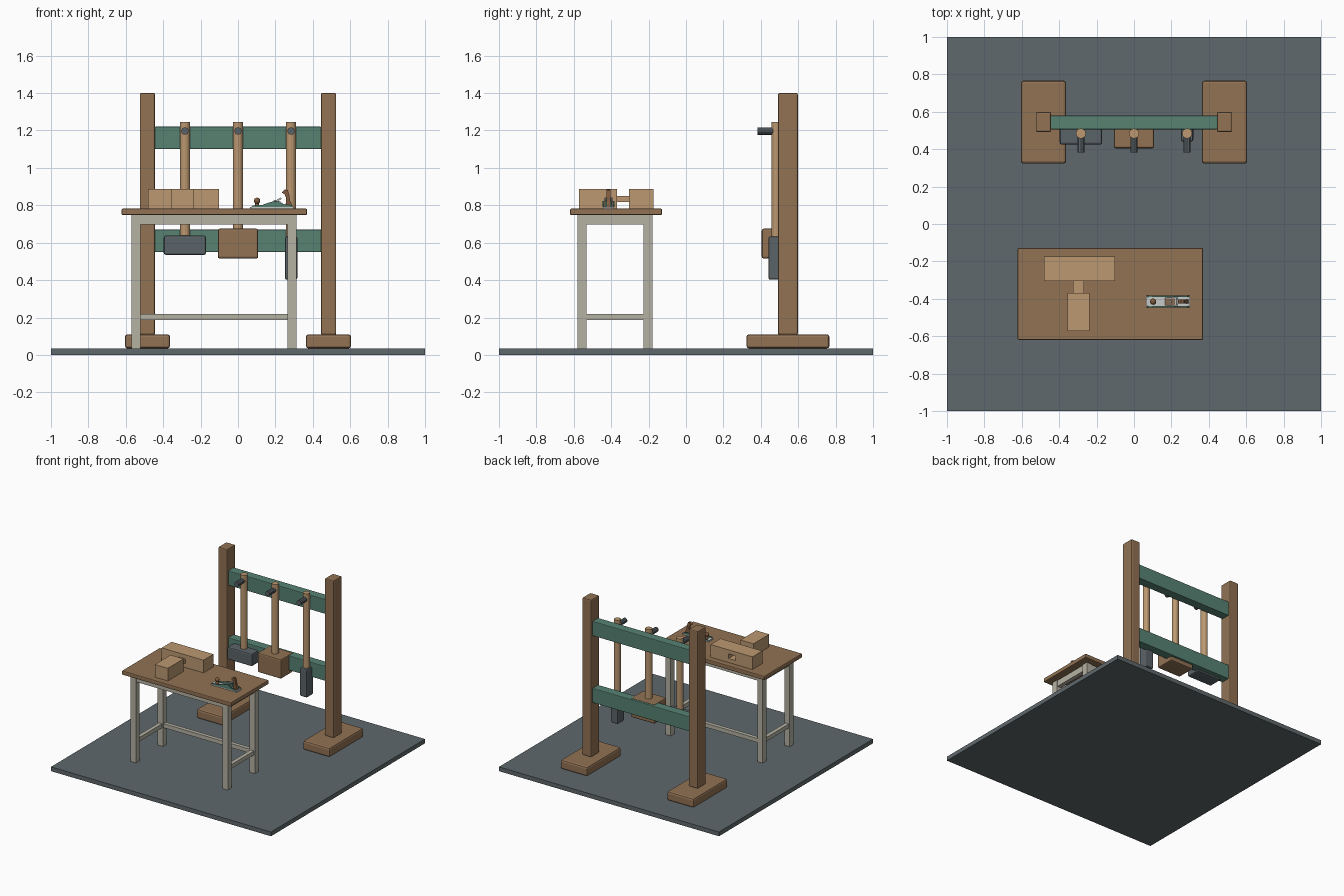
import bpy
import bmesh
from math import radians
from mathutils import Matrix, Vector

cube = bpy.data.objects.get("Cube")
if cube:
    bpy.data.objects.remove(cube, do_unlink=True)


def material(name, rgb):
    m = bpy.data.materials.new(name)
    m.use_nodes = True
    m.diffuse_color = (*rgb, 1)
    m.node_tree.nodes["Principled BSDF"].inputs["Base Color"].default_value = (*rgb, 1)
    return m


SLATE = material("slate floor", (0.115, 0.14, 0.15))
BROWN = material("brown wood", (0.285, 0.168, 0.088))
PALE = material("pale wood", (0.5, 0.315, 0.165))
GREEN = material("green paint", (0.095, 0.225, 0.17))
FRAME = material("warm grey frame", (0.46, 0.44, 0.365))
IRON = material("dark iron", (0.105, 0.125, 0.14))
STEEL = material("bright steel", (0.58, 0.6, 0.58))
TOTE = material("dark handle wood", (0.22, 0.105, 0.05))


def finish(bm, name, mat, bevel=0):
    bmesh.ops.recalc_face_normals(bm, faces=bm.faces)
    mesh = bpy.data.meshes.new(name)
    bm.to_mesh(mesh)
    bm.free()
    mesh.materials.append(mat)
    ob = bpy.data.objects.new(name, mesh)
    bpy.context.collection.objects.link(ob)
    if bevel:
        mod = ob.modifiers.new("Bevel", "BEVEL")
        mod.width, mod.segments = bevel, 2
    return ob


def box(name, mat, x, y, z, bevel=0):
    """Box from (low, high) spans on each axis."""
    bm = bmesh.new()
    bmesh.ops.create_cube(bm, size=1)
    for v in bm.verts:
        v.co = Vector([(s[0] + s[1]) / 2 + c * (s[1] - s[0])
                       for s, c in zip((x, y, z), v.co)])
    return finish(bm, name, mat, bevel)


def around(c, half):
    return (c - half, c + half)


def rod(name, mat, start, end, r, sides, r2=None):
    """Cylinder or cone between two points."""
    a, b = Vector(start), Vector(end)
    turn = (b - a).to_track_quat("Z", "Y").to_matrix().to_4x4()
    bm = bmesh.new()
    bmesh.ops.create_cone(bm, cap_ends=True, segments=sides, radius1=r,
                          radius2=r if r2 is None else r2, depth=(b - a).length,
                          matrix=Matrix.Translation((a + b) / 2) @ turn)
    return finish(bm, name, mat)


def plate(name, mat, profile, y):
    """Side profile in x, z extruded across a y span."""
    bm = bmesh.new()
    face = bm.faces.new([bm.verts.new((px, y[0], pz)) for px, pz in profile])
    new = bmesh.ops.extrude_face_region(bm, geom=[face])["geom"]
    bmesh.ops.translate(bm, vec=(0, y[1] - y[0], 0),
                        verts=[g for g in new if isinstance(g, bmesh.types.BMVert)])
    return finish(bm, name, mat)


FLOOR = 0.035
box("floor", SLATE, (-1, 1), (-1, 1), (0, FLOOR))

# Tool rack: feet, posts and rails
for side, s in (("right", -1), ("left", 1)):
    cx = 0.484 * s
    box(side + "_rack_foot", BROWN, around(cx, 0.121), around(0.545, 0.222), (FLOOR, 0.11), 0.014)
    box(side + "_rack_post", BROWN, around(cx, 0.041), around(0.545, 0.053), (0.108, 1.4), 0.008)
for name, z in (("upper_rail", 1.16), ("lower_rail", 0.61)):
    box(name, GREEN, (-0.446, 0.446), (0.506, 0.58), around(z, 0.06), 0.005)

# Hanging mallets: peg, handle and head
HY = 0.484
mallets = (
    ("iron_hammer", -0.284, IRON, 0.113, 0.059, (0.535, 0.638)),
    ("wood_mallet", 0.0, BROWN, 0.108, 0.079, (0.515, 0.675)),
    ("narrow_hammer", 0.284, IRON, 0.033, 0.043, (0.402, 0.634)),
)
for name, x, mat, hw, hd, z in mallets:
    rod(name + "_peg", IRON, (x, 0.383, 1.197), (x, 0.52, 1.197), 0.02, 10)
    rod(name + "_handle", PALE, (x, HY, z[1] - 0.02), (x, HY, 1.245), 0.027, 12)
    box(name + "_head", mat, around(x, hw), around(HY, hd), z, 0.01)

# Workbench: top, legs, aprons and stretchers
LX, LY, H = (-0.546, 0.289), (-0.556, -0.204), 0.024
TOP = 0.782
box("bench_top", BROWN, (-0.622, 0.369), (-0.62, -0.128), (0.748, TOP), 0.006)
for x in LX:
    for y in LY:
        box("bench_leg", FRAME, around(x, H), around(y, H), (FLOOR, 0.749))
for name, half, z, rows in (("apron", 0.017, (0.697, 0.749), LY),
                            ("stretcher", 0.016, (0.187, 0.22), LY[1:])):
    for y in rows:
        box("long_" + name, FRAME, (LX[0] + H, LX[1] - H), around(y, half), z)
    for x in LX:
        box("short_" + name, FRAME, around(x, half), (LY[0] + H, LY[1] - H), z)

# Mortise and tenon joint blocks
JX, JZ = -0.296, 0.834
mortise = box("mortise_block", PALE, (-0.481, -0.101), (-0.304, -0.175), (TOP, 0.886))
cutter = box("mortise_cutter", PALE, around(JX, 0.032), (-0.4, -0.1), around(JZ, 0.019))
cutter.hide_render = True
cutter.hide_viewport = True
cut = mortise.modifiers.new("Mortise", "BOOLEAN")
cut.operation, cut.solver, cut.object = "DIFFERENCE", "EXACT", cutter
bpy.context.view_layer.objects.active = mortise
bpy.ops.object.modifier_apply(modifier=cut.name)
bpy.data.objects.remove(cutter, do_unlink=True)
box("tenon_block", PALE, around(JX, 0.059), (-0.573, -0.368), (TOP, 0.886))
box("tenon", PALE, around(JX, 0.029), (-0.37, -0.27), around(JZ, 0.016))

# Hand plane: sole, cheeks, frog, blade, knob and tote
PY = -0.415
box("plane_sole", STEEL, (0.065, 0.3), around(PY, 0.03), (TOP, 0.792))
cheek = [(0.068, 0.79), (0.297, 0.79), (0.285, 0.802), (0.245, 0.806),
         (0.215, 0.824), (0.175, 0.818), (0.13, 0.802), (0.08, 0.799)]
for y in (PY - 0.028, PY + 0.028):
    plate("plane_cheek", GREEN, cheek, around(y, 0.004))
plate("plane_frog", GREEN, [(0.175, 0.79), (0.235, 0.79), (0.225, 0.822)], around(PY, 0.018))
plate("plane_blade", STEEL, [(0.165, 0.792), (0.172, 0.792), (0.235, 0.836), (0.228, 0.842)],
      around(PY, 0.021))
plate("plane_cap", BROWN, [(0.167, 0.797), (0.172, 0.796), (0.222, 0.832), (0.218, 0.837)],
      around(PY, 0.017))
rod("plane_cap_screw", STEEL, (0.198, PY, 0.816), (0.193, PY, 0.826), 0.006, 10)
rod("plane_knob_stem", TOTE, (0.102, PY, 0.791), (0.102, PY, 0.817), 0.014, 12, 0.008)
bm = bmesh.new()
bmesh.ops.create_uvsphere(bm, u_segments=12, v_segments=8, radius=0.017,
                          matrix=Matrix.Translation((0.102, PY, 0.824)))
knob = finish(bm, "plane_knob", TOTE)
plate("plane_tote", TOTE,
      [(0.248, 0.791), (0.292, 0.791), (0.288, 0.806), (0.278, 0.825), (0.276, 0.848),
       (0.266, 0.882), (0.25, 0.884), (0.234, 0.868), (0.25, 0.858), (0.258, 0.836),
       (0.256, 0.812)],
      around(PY, 0.01))

# Smooth shading on round parts only
bpy.ops.object.select_all(action="DESELECT")
knob.select_set(True)
bpy.context.view_layer.objects.active = knob
bpy.ops.object.shade_smooth_by_angle(angle=radians(40))
